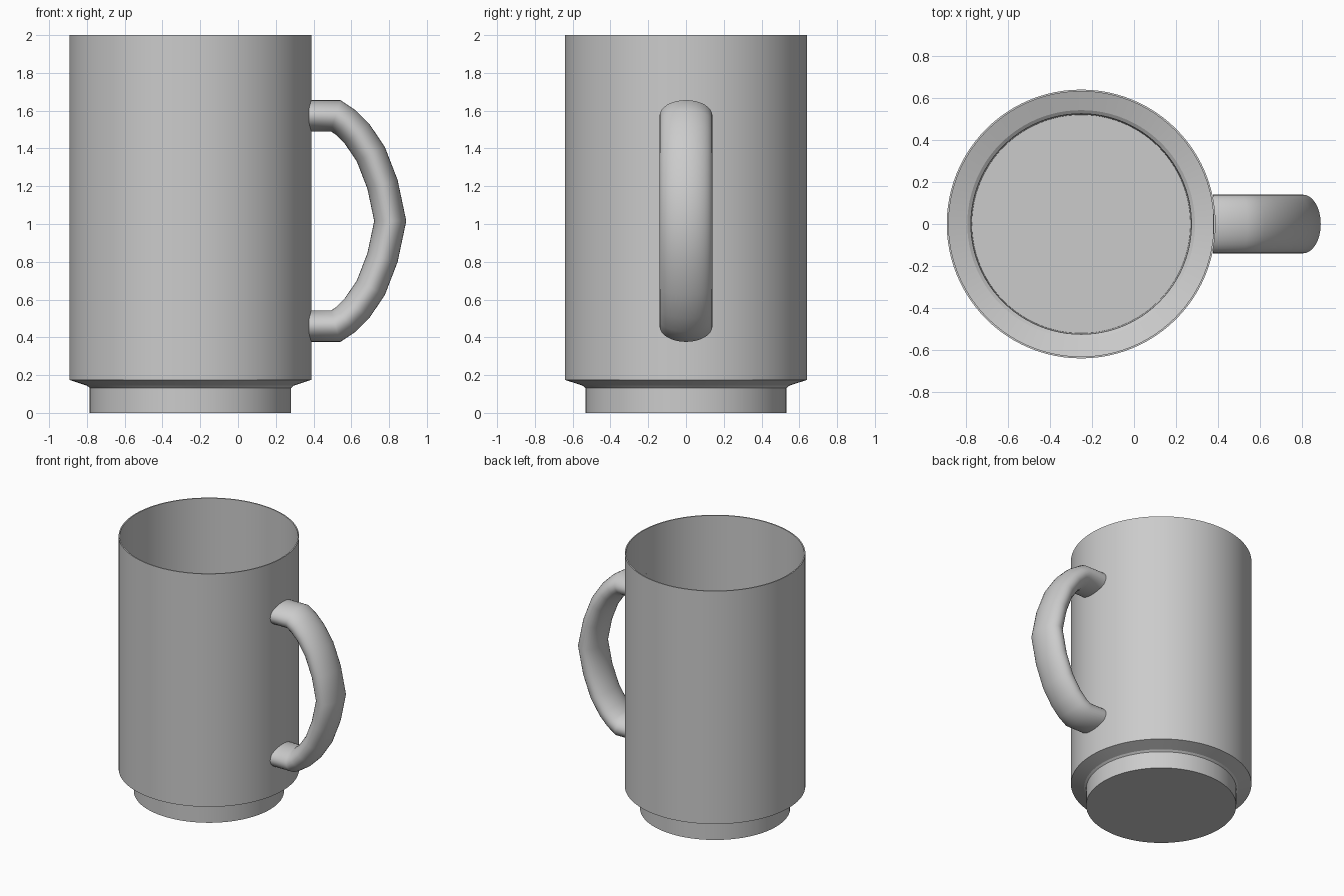
import bpy, bmesh, math
from mathutils import Vector

old = bpy.data.objects.get("Cube")
if old:
    bpy.data.objects.remove(old, do_unlink=True)

# Single glaze colour
grey = bpy.data.materials.new("grey_glaze")
grey.use_nodes = True
colour = (0.6, 0.6, 0.6, 1)
grey.diffuse_color = colour
grey.node_tree.nodes["Principled BSDF"].inputs["Base Color"].default_value = colour


def finish(name, bm, angle):
    """Turn a bmesh into a smooth-shaded object with the glaze."""
    bmesh.ops.recalc_face_normals(bm, faces=bm.faces)
    mesh = bpy.data.meshes.new(name)
    bm.to_mesh(mesh)
    bm.free()
    mesh.materials.append(grey)
    obj = bpy.data.objects.new(name, mesh)
    bpy.context.collection.objects.link(obj)
    bpy.ops.object.select_all(action='DESELECT')
    obj.select_set(True)
    bpy.context.view_layer.objects.active = obj
    bpy.ops.object.shade_smooth_by_angle(angle=math.radians(angle))
    return obj


def skin(bm, rings):
    """Bridge successive closed rings of points and cap both ends."""
    loops = [[bm.verts.new(p) for p in ring] for ring in rings]
    n = len(loops[0])
    for a, b in zip(loops, loops[1:]):
        for i in range(n):
            j = (i + 1) % n
            bm.faces.new((a[i], a[j], b[j], b[i]))
    bm.faces.new(loops[0])
    bm.faces.new(loops[-1])


def circle(n):
    return [(math.cos(2 * math.pi * i / n), math.sin(2 * math.pi * i / n)) for i in range(n)]


# Thin-walled cup: outside from foot to rim, then inside down to the floor
profile = [(0.533, 0), (0.533, 0.132), (0.547, 0.144), (0.641, 0.175), (0.641, 2),
           (0.632, 2), (0.632, 0.182), (0.543, 0.153), (0.526, 0.14), (0.521, 0.01)]
bm = bmesh.new()
skin(bm, [[(r * c - 0.252, r * s, z) for c, s in circle(96)] for r, z in profile])
finish("mug_body", bm, 15)

# Handle: elliptical section swept along a mirrored path with mitred joints
mid = 1.016
half = [(0.377, 1.573), (0.517, 1.573), (0.57, 1.538), (0.63, 1.478),
        (0.703, 1.37), (0.765, 1.21)]
path = [Vector(p) for p in half + [(0.806, mid)] + [(x, 2 * mid - z) for x, z in reversed(half)]]
rings = []
for i, p in enumerate(path):
    before = (p - path[i - 1]).normalized() if i else Vector((1, 0))
    after = (path[i + 1] - p).normalized() if i < len(path) - 1 else Vector((-1, 0))
    along = (before + after).normalized()
    side = Vector((-along.y, along.x)) * 0.083 / along.dot(after)
    rings.append([(p.x + side.x * c, 0.14 * s, p.y + side.y * c) for c, s in circle(32)])
bm = bmesh.new()
skin(bm, rings)
finish("handle", bm, 50)
